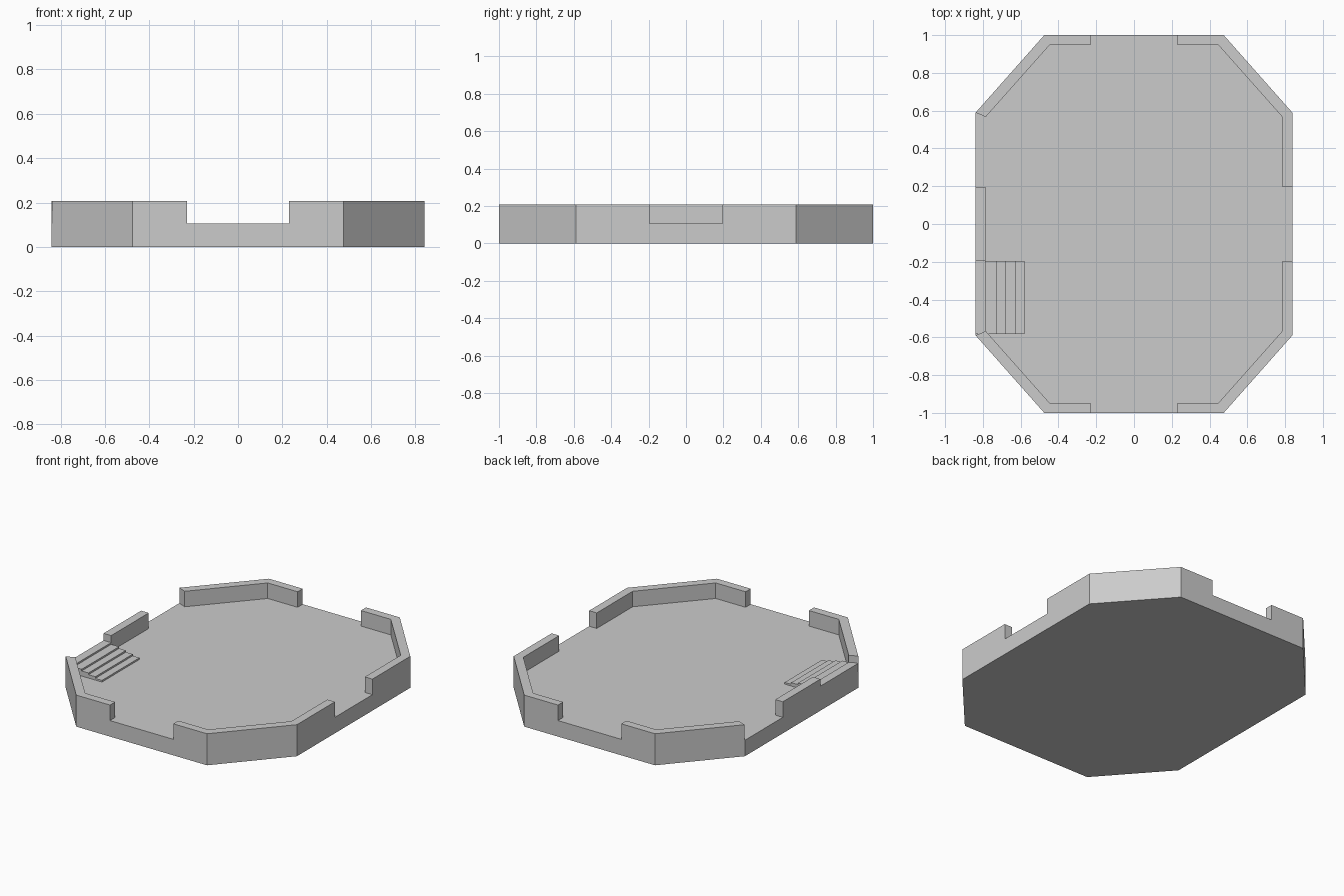
import bpy, bmesh
from mathutils import Vector

if "Cube" in bpy.data.objects:
    bpy.data.objects.remove(bpy.data.objects["Cube"])

FLOOR, TOP = 0.105, 0.207


def prism(name, points, direction):
    """Closed prism: extrude a planar outline along a direction."""
    bm = bmesh.new()
    face = bm.faces.new([bm.verts.new(p) for p in points])
    res = bmesh.ops.extrude_face_region(bm, geom=[face], use_keep_orig=True)
    verts = [g for g in res["geom"] if isinstance(g, bmesh.types.BMVert)]
    bmesh.ops.translate(bm, verts=verts, vec=Vector(direction))
    bmesh.ops.recalc_face_normals(bm, faces=bm.faces)
    mesh = bpy.data.meshes.new(name)
    bm.to_mesh(mesh)
    bm.free()
    obj = bpy.data.objects.new(name, mesh)
    bpy.context.collection.objects.link(obj)
    return obj


def flip_y(points):
    return [(x, -y) for x, y in reversed(points)]


def flat(points, z):
    return [(x, y, z) for x, y in points]


# Octagonal block, full wall height
half = [(0.84, 0.588), (0.475, 1.0), (-0.475, 1.0), (-0.84, 0.588)]
tray = prism("walled_platform", flat(half + flip_y(half), 0), (0, 0, TOP))

# Space above the floor, including the openings in the parapet
back = [(0.95, 0.195), (0.785, 0.195), (0.785, 0.567), (0.447, 0.947),
        (0.23, 0.947), (0.23, 1.1), (-0.23, 1.1), (-0.23, 0.947),
        (-0.447, 0.947), (-0.785, 0.567), (-0.95, 0.636),
        (-0.95, 0.195), (-0.785, 0.195)]
cutter = prism("hollow_cutter", flat(back + flip_y(back), FLOOR), (0, 0, 0.3))
cutter.hide_render = True

mod = tray.modifiers.new("hollow", "BOOLEAN")
mod.operation = "DIFFERENCE"
mod.solver = "EXACT"
mod.object = cutter
bpy.context.view_layer.objects.active = tray
bpy.ops.object.modifier_apply(modifier=mod.name)
bpy.data.objects.remove(cutter)

# Low steps rising outward through the left front opening
edges = [-0.58, -0.628, -0.678, -0.727, -0.785, -0.84]
rise = 0.0112
profile = [(edges[0], FLOOR)]
for i in range(5):
    z = FLOOR + rise * (i + 1)
    profile += [(edges[i], z), (edges[i + 1], z)]
profile.append((edges[-1], FLOOR))
prism("steps", [(x, -0.583, z) for x, z in profile], (0, 0.388, 0))
